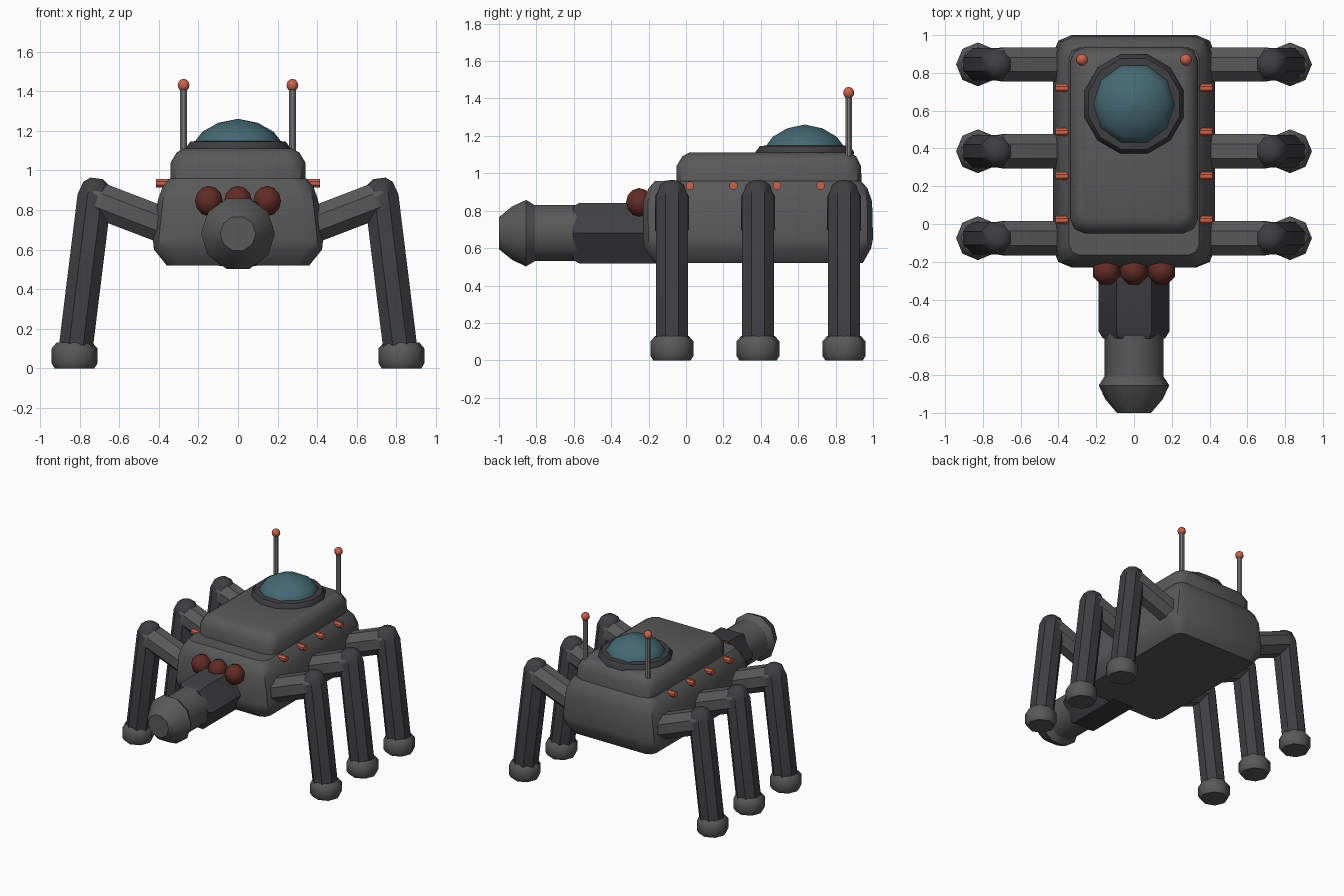
import bpy, bmesh
from math import pi, cos, sin, radians
from mathutils import Vector

if "Cube" in bpy.data.objects:
    bpy.data.objects.remove(bpy.data.objects["Cube"])


def material(name, rgb):
    m = bpy.data.materials.new(name)
    m.diffuse_color = (*rgb, 1)
    m.use_nodes = True
    m.node_tree.nodes["Principled BSDF"].inputs["Base Color"].default_value = m.diffuse_color
    return m


HULL = material("hull grey", (0.10, 0.10, 0.10))
DARK = material("dark grey", (0.05, 0.05, 0.055))
ROD = material("rod grey", (0.2, 0.2, 0.21))
GLASS = material("teal glass", (0.06, 0.14, 0.17))
EYE = material("dark red", (0.12, 0.025, 0.02))
LAMP = material("orange red", (0.6, 0.12, 0.07))


def loft(name, rings, mat, angle=40):
    """Skin a stack of equal-length rings and cap both ends."""
    bm = bmesh.new()
    vs = [[bm.verts.new(p) for p in r] for r in rings]
    n = len(vs[0])
    for a, b in zip(vs, vs[1:]):
        for i in range(n):
            j = (i + 1) % n
            bm.faces.new((a[i], a[j], b[j], b[i]))
    bm.faces.new(vs[0])
    bm.faces.new(vs[-1])
    bmesh.ops.recalc_face_normals(bm, faces=bm.faces)
    me = bpy.data.meshes.new(name)
    bm.to_mesh(me)
    bm.free()
    ob = bpy.data.objects.new(name, me)
    bpy.context.collection.objects.link(ob)
    me.materials.append(mat)
    bpy.ops.object.select_all(action='DESELECT')
    ob.select_set(True)
    bpy.context.view_layer.objects.active = ob
    bpy.ops.object.shade_smooth_by_angle(angle=radians(angle))
    return ob


def tube(name, start, direction, profile, mat, sides=8, turn=0.5, angle=40):
    """Turned part: profile of (distance along axis, radius)."""
    p, d = Vector(start), Vector(direction).normalized()
    u = Vector((0, 1, 0)) if abs(d.y) < 0.9 else Vector((1, 0, 0))
    u = (u - d * u.dot(d)).normalized()
    w = d.cross(u)
    rings = []
    for t, r in profile:
        angs = [2 * pi * (i + turn) / sides for i in range(sides)]
        rings.append([p + d * t + (u * cos(a) + w * sin(a)) * r for a in angs])
    return loft(name, rings, mat, angle)


def rounded_block(name, levels, mat):
    """Levels of (z, half width, y front, y back, corner size)."""
    rings = []
    for z, x, y0, y1, c in levels:
        ring = []
        for cx, cy, a0 in ((x - c, y1 - c, 0), (c - x, y1 - c, 90),
                           (c - x, y0 + c, 180), (x - c, y0 + c, 270)):
            for k in (0, 45, 90):
                a = radians(a0 + k)
                ring.append((cx + c * cos(a), cy + c * sin(a), z))
        rings.append(ring)
    return loft(name, rings, mat)


def ball(name, centre, r, mat, sides=8):
    prof = [(-r * cos(a), max(r * sin(a), 0.002)) for a in
            [pi * i / 6 for i in range(7)]]
    return tube(name, centre, (0, 0, 1), prof, mat, sides, angle=50)


# Hull and raised deck
rounded_block("hull", [(0.52, 0.36, -0.165, 0.945, 0.06),
                       (0.60, 0.425, -0.225, 0.99, 0.09),
                       (0.65, 0.43, -0.23, 1.0, 0.10),
                       (0.85, 0.405, -0.23, 0.995, 0.09),
                       (0.92, 0.38, -0.20, 0.97, 0.08),
                       (0.96, 0.345, -0.165, 0.935, 0.06)], HULL)
rounded_block("deck", [(0.94, 0.34, -0.05, 0.94, 0.08),
                       (1.04, 0.34, -0.05, 0.935, 0.08),
                       (1.09, 0.31, -0.02, 0.91, 0.07),
                       (1.11, 0.275, 0.015, 0.88, 0.05)], HULL)

# Dome and its collar
tube("dome_collar", (0, 0.635, 0), (0, 0, 1),
     [(1.09, 0.27), (1.115, 0.272), (1.145, 0.25), (1.15, 0.2)], DARK, 12)
tube("dome_window", (0, 0.635, 0), (0, 0, 1),
     [(1.12, 0.218), (1.15, 0.215), (1.195, 0.18), (1.24, 0.10), (1.26, 0.003)],
     GLASS, 10)

# Snout: thick base, narrower sleeve, tapered tip
tube("snout_base", (0, 0, 0.68), (0, -1, 0),
     [(0.12, 0.187), (0.57, 0.187), (0.605, 0.165)], DARK, 6, 0)
tube("snout_sleeve", (0, 0, 0.68), (0, -1, 0),
     [(0.5, 0.157), (0.83, 0.157)], HULL, 10, 0)
tube("snout_tip", (0, 0, 0.68), (0, -1, 0),
     [(0.805, 0.155), (0.855, 0.187), (0.93, 0.15), (1.0, 0.09)], HULL, 10, 0)

# Row of eyes
for i, x in enumerate((-0.147, 0, 0.147)):
    ball(f"eye_{i + 1}", (x, -0.25, 0.845), 0.076, EYE)

for s, side in ((-1, "left"), (1, "right")):
    # Antennae
    tube(f"antenna_rod_{side}", (s * 0.275, 0.87, 0), (0, 0, 1),
         [(1.05, 0.02), (1.42, 0.02)], ROD)
    ball(f"antenna_ball_{side}", (s * 0.275, 0.87, 1.43), 0.032, LAMP)

    # Side lamps
    for i in range(4):
        tube(f"side_lamp_{side}_{i + 1}", (s * 0.33, 0.02 + i * 0.233, 0.935),
             (s, 0, 0), [(0, 0.023), (0.085, 0.023)], LAMP)

    # Legs: thigh, shin with rounded knee, foot
    for i, y in enumerate((-0.075, 0.385, 0.845)):
        tag = f"{side}_{i + 1}"
        tube(f"thigh_{tag}", (s * 0.33, y, 0.705), (s * 0.36, 0, 0.138),
             [(0, 0.098), (0.38, 0.098), (0.44, 0.088), (0.485, 0.05)], HULL)
        tube(f"shin_{tag}", (s * 0.725, y, 0.87), (s * 0.1, 0, -0.81),
             [(-0.09, 0.035), (-0.065, 0.07), (0, 0.093), (0.80, 0.093)], DARK)
        tube(f"foot_{tag}", (s * 0.826, y, 0), (0, 0, 1),
             [(0, 0.1), (0.025, 0.116), (0.10, 0.116), (0.13, 0.09)], HULL, 8, 0)
